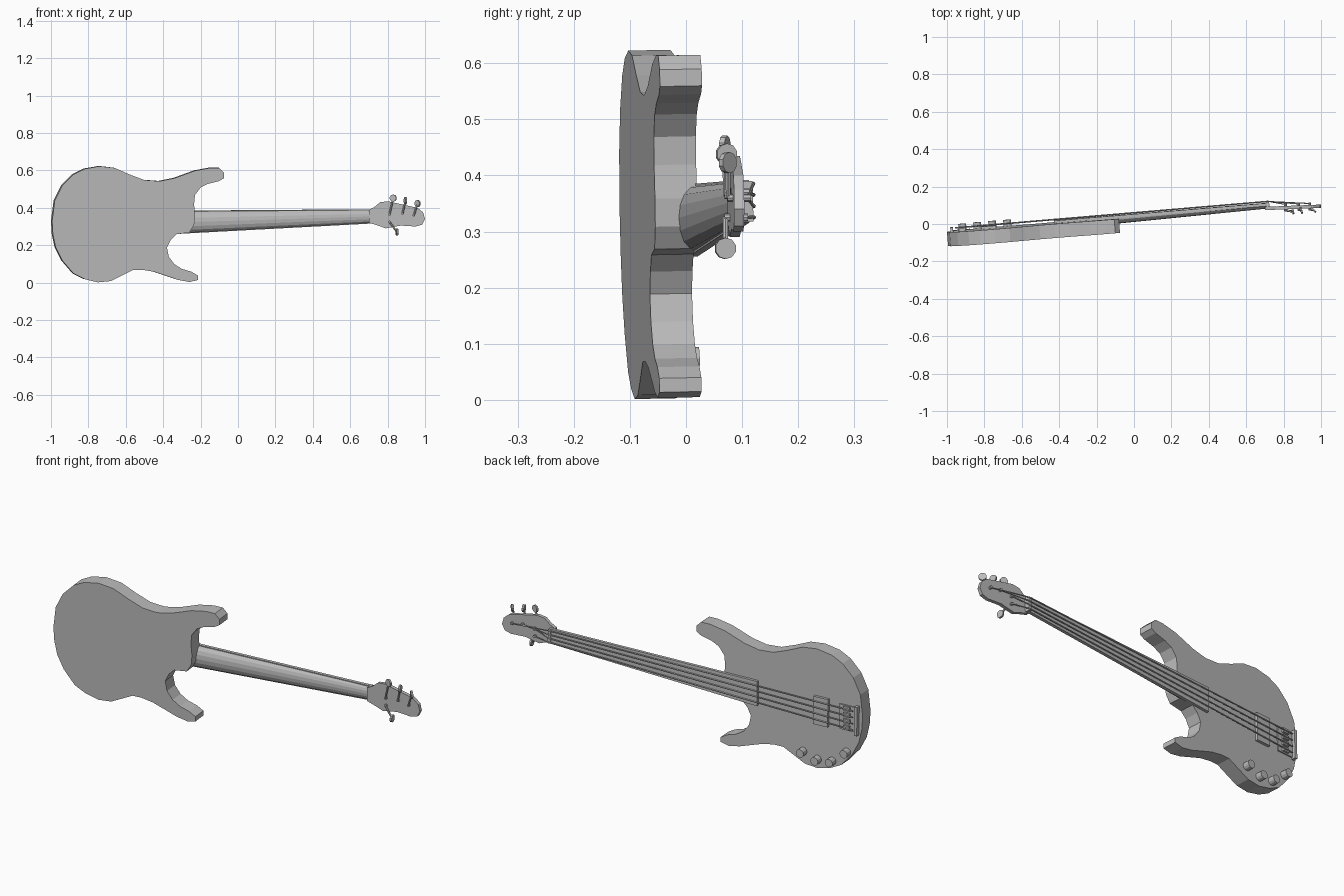
import bpy
import bmesh
from math import sin, cos, pi, radians
from mathutils import Matrix, Vector

cube = bpy.data.objects.get("Cube")
if cube:
    bpy.data.objects.remove(cube, do_unlink=True)

grey = bpy.data.materials.new("plain grey")
grey.use_nodes = True
colour = (0.5, 0.5, 0.5, 1)
grey.diffuse_color = colour
grey.node_tree.nodes["Principled BSDF"].inputs["Base Color"].default_value = colour

# Leaning frame: (x, height above the body's playing face, z)
tilt, roll = 0.083, 0.02
lean = Matrix(((1, -tilt, 0, -0.006),
               (tilt, 1, -roll, 0.046),
               (0, roll, 1, 0),
               (0, 0, 0, 1)))
# Headstock frame: flatter than the neck
head_frame = Matrix(((1, 0, 0, 0), (0.04, 1, 0, 0.054), (0, 0, 1, 0), (0, 0, 0, 1)))


def finish(name, bm, frame):
    bmesh.ops.recalc_face_normals(bm, faces=bm.faces)
    mesh = bpy.data.meshes.new(name)
    bm.to_mesh(mesh)
    bm.free()
    mesh.transform(frame)
    mesh.materials.append(grey)
    obj = bpy.data.objects.new(name, mesh)
    bpy.context.collection.objects.link(obj)
    return obj


def loft(name, rings, frame=lean):
    """Skin closed rings of points and cap both ends."""
    bm = bmesh.new()
    loops = [[bm.verts.new(p) for p in ring] for ring in rings]
    for a, b in zip(loops, loops[1:]):
        for i in range(len(a)):
            j = (i + 1) % len(a)
            bm.faces.new((a[i], a[j], b[j], b[i]))
    bm.faces.new(loops[0])
    bm.faces.new(loops[-1])
    return finish(name, bm, frame)


def prism(name, outline, low, high, frame=lean):
    return loft(name, [[(x, d, z) for x, z in outline] for d in (low, high)], frame)


def box(name, x, z, low, high):
    return prism(name, [(x[0], z[0]), (x[1], z[0]), (x[1], z[1]), (x[0], z[1])], low, high)


def rod(name, start, end, radius, sides=6, frame=lean):
    start, end = Vector(start), Vector(end)
    axis = end - start
    bm = bmesh.new()
    bmesh.ops.create_cone(bm, cap_ends=True, segments=sides, radius1=radius,
                          radius2=radius, depth=axis.length)
    turn = axis.to_track_quat('Z', 'Y').to_matrix().to_4x4()
    bm.transform(Matrix.Translation((start + end) / 2) @ turn)
    return finish(name, bm, frame)


def hundredths(points):
    return [(x / 100, z / 100) for x, z in points]


# Body slab with two horns
body = hundredths([
    (-99.4, 33), (-98, 44), (-94, 52), (-88, 58), (-82, 61), (-74, 62.4), (-66, 61.5),
    (-58, 58), (-50, 55), (-42, 54.4), (-34, 56), (-23, 60), (-15, 61.5), (-10, 61.5),
    (-7.5, 59), (-7.5, 56), (-10, 54.5), (-16, 53), (-20, 51), (-23, 47), (-23.5, 42),
    (-23, 36), (-23.5, 31), (-26, 27), (-33, 26), (-36, 23), (-38, 19), (-37, 14),
    (-34, 10), (-30, 7.5), (-25, 6), (-21.5, 4), (-21.5, 1.5), (-26, 0.5), (-32, 1.6),
    (-39, 4), (-45, 6), (-51, 7), (-56, 7), (-62, 4), (-68, 1), (-75, 0.3), (-82, 2),
    (-88, 5), (-94, 12), (-97.5, 19), (-99, 26)])
prism("body", body, -0.075, 0)


# Rounded neck, with a flat fingerboard on top
def neck_ring(x, middle, half, top, depth):
    arc = [pi * k / 8 for k in range(9)]
    return [(x, top - depth * sin(t) ** 0.8, middle + half * cos(t)) for t in arc]


loft("neck", [neck_ring(-0.3, 0.323, 0.06, 0.008, 0.042),
              neck_ring(0.72, 0.354, 0.037, 0.012, 0.028)])
prism("fingerboard", [(-0.42, 0.255), (0.72, 0.316), (0.72, 0.392), (-0.42, 0.384)],
      -0.002, 0.014)
box("nut", (0.715, 0.73), (0.318, 0.39), -0.005, 0.02)

# Headstock
head = hundredths([
    (70, 32), (70, 39), (73, 40.5), (76, 43), (80, 43.5), (87, 42), (96, 40), (99, 37.5), (100, 34),
    (98.5, 31), (95, 30), (87, 30.5), (79, 29), (75, 30.5)])
prism("headstock", head, -0.008, 0.01, head_frame)

# Strings from bridge over the nut to the tuning posts
posts = [(0.81, 0.325), (0.81, 0.365), (0.88, 0.37), (0.94, 0.36)]
for i, (px, pz) in enumerate(posts):
    nut = Vector((0.725, 0.022, 0.325 + 0.02 * i))
    rod(f"string_{i}", (-0.95, 0.018, 0.255 + 0.033 * i), nut, 0.0035, 5)
    rod(f"string_end_{i}", lean @ nut, head_frame @ Vector((px, 0.018, pz)), 0.003, 5,
        Matrix())
    rod(f"tuning_post_{i}", (px, -0.018, pz), (px, 0.024, pz), 0.007, 8, head_frame)

# Tuning keys: shaft behind the headstock and a flat round ear
keys = [(0.85, 0.27, 80), (0.83, 0.452, 20), (0.895, 0.438, 75), (0.96, 0.423, 45)]
for i, ((px, pz), (x, z, angle)) in enumerate(zip(posts, keys)):
    rod(f"key_shaft_{i}", (px, -0.016, pz), (x, -0.018, z), 0.005, 6, head_frame)
    way = Vector((sin(radians(angle)), cos(radians(angle)), 0)) * 0.005
    centre = Vector((x, -0.018, z))
    rod(f"key_ear_{i}", centre - way, centre + way, 0.019, 10, head_frame)

# Pickup, bridge plate, tail lip and saddles
box("pickup", (-0.81, -0.73), (0.235, 0.38), -0.01, 0.014)
box("bridge_plate", (-0.97, -0.87), (0.24, 0.37), -0.01, 0.006)
box("bridge_lip", (-0.975, -0.96), (0.23, 0.38), -0.01, 0.022)
for i in range(4):
    z = 0.257 + 0.033 * i
    box(f"saddle_{i}", (-0.93, -0.895), (z - 0.011, z + 0.011), 0, 0.016)

# Control knobs
for i, (x, z) in enumerate([(-0.67, 0.073), (-0.75, 0.05), (-0.83, 0.06), (-0.91, 0.125)]):
    rod(f"knob_{i}", (x, -0.01, z), (x, 0.034, z), 0.021, 12)
